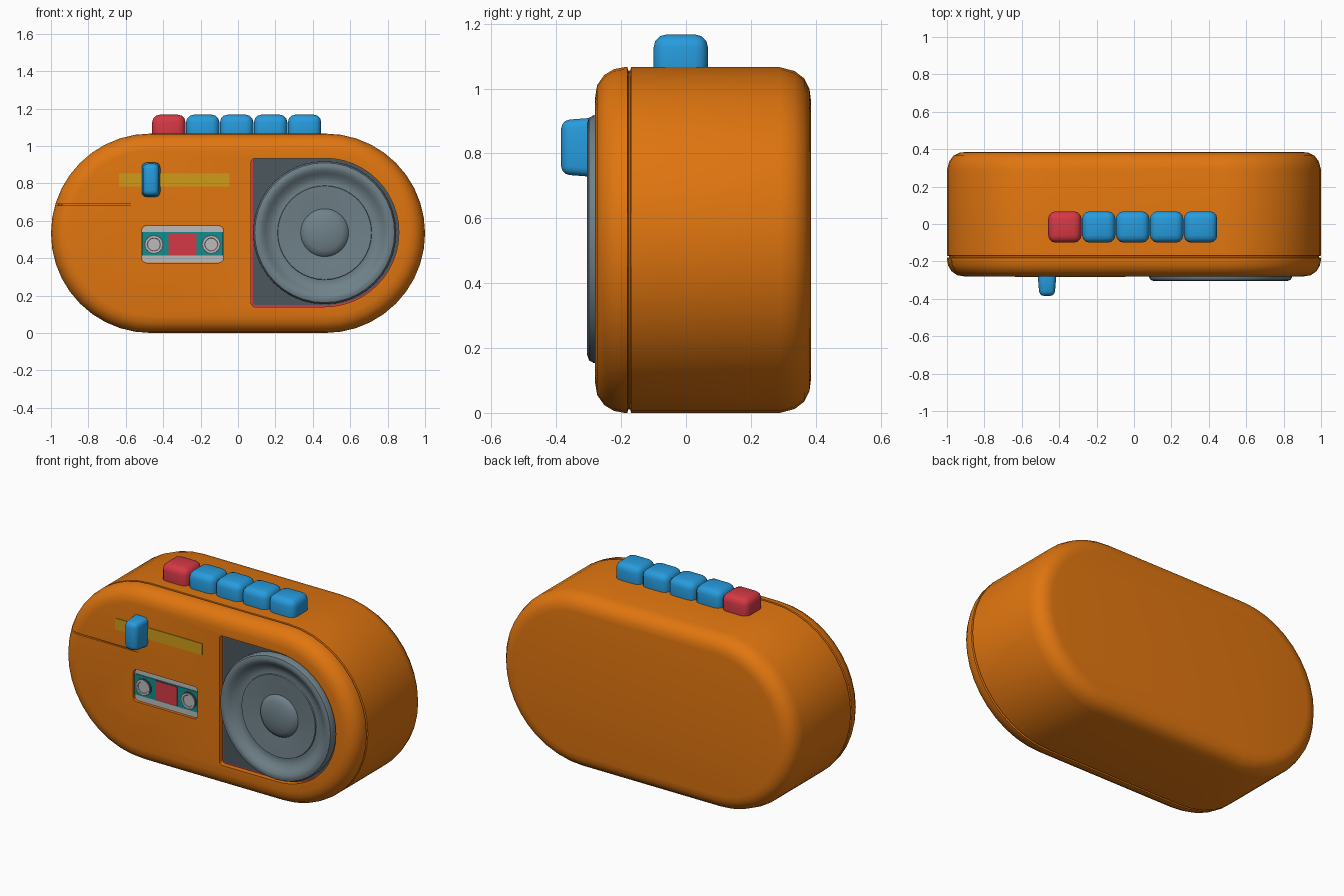
import bpy, bmesh, math

if "Cube" in bpy.data.objects:
    bpy.data.objects.remove(bpy.data.objects["Cube"])


def material(name, r, g, b):
    m = bpy.data.materials.new(name)
    m.diffuse_color = (r, g, b, 1)
    m.use_nodes = True
    m.node_tree.nodes["Principled BSDF"].inputs["Base Color"].default_value = m.diffuse_color
    return m


ORANGE = material("orange", 0.75, 0.18, 0.005)
BLUE = material("blue", 0.02, 0.33, 0.72)
RED = material("red", 0.66, 0.04, 0.06)
GREY = material("speaker grey", 0.16, 0.22, 0.25)
DARK = material("dark grey", 0.07, 0.095, 0.11)
LIGHT = material("light grey", 0.5, 0.5, 0.5)
TEAL = material("teal", 0.005, 0.27, 0.27)
YELLOW = material("yellow", 0.62, 0.33, 0.01)


def finish(name, bm, mat):
    bmesh.ops.recalc_face_normals(bm, faces=bm.faces)
    me = bpy.data.meshes.new(name)
    bm.to_mesh(me)
    bm.free()
    ob = bpy.data.objects.new(name, me)
    bpy.context.collection.objects.link(ob)
    me.materials.append(mat)
    smooth(ob)
    return ob


def smooth(ob, angle=35):
    bpy.ops.object.select_all(action='DESELECT')
    ob.select_set(True)
    bpy.context.view_layer.objects.active = ob
    bpy.ops.object.shade_smooth_by_angle(angle=math.radians(angle))


def outline(x0, x1, z0, z1, r_left, r_right, n=10):
    """Rounded rectangle in xz with separate left and right corner radii."""
    pts = []
    for cx, cz, r, start in ((x1 - r_right, z1 - r_right, r_right, 0),
                             (x0 + r_left, z1 - r_left, r_left, 90),
                             (x0 + r_left, z0 + r_left, r_left, 180),
                             (x1 - r_right, z0 + r_right, r_right, 270)):
        for i in range(n + 1):
            a = math.radians(start + 90 * i / n)
            pts.append((cx + r * math.cos(a), cz + r * math.sin(a)))
    return pts


def loft(name, rings, mat):
    """rings: list of (y, [(x, z), ...]) joined and capped."""
    bm = bmesh.new()
    loops = [[bm.verts.new((x, y, z)) for x, z in pts] for y, pts in rings]
    n = len(loops[0])
    for a, b in zip(loops, loops[1:]):
        for i in range(n):
            j = (i + 1) % n
            bm.faces.new((a[i], a[j], b[j], b[i]))
    bm.faces.new(loops[0])
    bm.faces.new(loops[-1])
    bmesh.ops.remove_doubles(bm, verts=bm.verts, dist=1e-5)
    return finish(name, bm, mat)


def plate(name, pts, y0, y1, mat):
    return loft(name, [(y0, pts), (y1, pts)], mat)


def lathe(name, cx, cz, profile, mat, n=40):
    """profile: (radius, y) revolved round the y axis."""
    return loft(name, [(y, [(cx + r * math.cos(2 * math.pi * i / n),
                             cz + r * math.sin(2 * math.pi * i / n)) for i in range(n)])
                       for r, y in profile], mat)


def soft_box(name, lo, hi, bevel, mat, taper=1.0):
    """Bevelled box; taper narrows the front (-y) end."""
    bm = bmesh.new()
    bmesh.ops.create_cube(bm, size=1)
    for v in bm.verts:
        k = taper if v.co.y < 0 else 1
        v.co.x *= k
        v.co.z *= (1 + k) / 2
        v.co = [(l + h) / 2 + c * (h - l) for l, h, c in zip(lo, hi, v.co)]
    bmesh.ops.bevel(bm, geom=bm.edges[:], offset=bevel, segments=3,
                    profile=0.5, affect='EDGES')
    return finish(name, bm, mat)


def cut(ob, cutter):
    mod = ob.modifiers.new("cut", 'BOOLEAN')
    mod.operation = 'DIFFERENCE'
    mod.solver = 'EXACT'
    mod.object = cutter
    bpy.ops.object.select_all(action='DESELECT')
    bpy.context.view_layer.objects.active = ob
    ob.select_set(True)
    bpy.ops.object.modifier_apply(modifier=mod.name)
    bpy.data.objects.remove(cutter)


# body: stadium shell with rounded rims and a groove behind the front panel
PROFILE = [(-0.28, 0.092), (-0.274, 0.055), (-0.252, 0.024), (-0.222, 0.006),
           (-0.19, 0), (-0.181, 0), (-0.178, 0.01), (-0.172, 0.01), (-0.169, 0),
           (0.29, 0), (0.335, 0.012), (0.365, 0.035), (0.381, 0.068), (0.385, 0.1)]
body = loft("body", [(y, outline(-1 + d, 1 - d, d, 1.066 - d, 0.533 - d, 0.533 - d))
                     for y, d in PROFILE], ORANGE)

# recesses for the speaker and the tape window
cut(body, plate("speaker_cutter", outline(0.07, 0.86, 0.14, 0.934, 0.02, 0.395, 12),
                -0.4, -0.245, ORANGE))
cut(body, plate("window_cutter", outline(-0.515, -0.078, 0.375, 0.573, 0.025, 0.025, 5),
                -0.4, -0.26, ORANGE))

# seam on the left of the front panel
bm = bmesh.new()
seam = [(-1.1, -0.4), (-0.45, -0.4), (-0.45, -0.281), (-0.6, -0.27), (-0.88, -0.266),
        (-0.94, -0.24), (-0.962, -0.19), (-0.962, -0.175), (-1.1, -0.175)]
low = [bm.verts.new((x, y, 0.681)) for x, y in seam]
top = [bm.verts.new((x, y, 0.689)) for x, y in seam]
bm.faces.new(low)
bm.faces.new(top)
for i in range(len(seam)):
    j = (i + 1) % len(seam)
    bm.faces.new((low[i], low[j], top[j], top[i]))
cut(body, finish("seam_cutter", bm, ORANGE))
smooth(body)

# speaker: red edge, dark backing and the grey cone
plate("speaker_edge", outline(0.07, 0.86, 0.14, 0.934, 0.02, 0.395, 12), -0.249, -0.244, RED)
plate("speaker_backing", outline(0.079, 0.86, 0.149, 0.934, 0.015, 0.39, 12), -0.254, -0.245, DARK)
lathe("speaker_cone", 0.463, 0.536,
      [(0.38, -0.248), (0.382, -0.285), (0.374, -0.299), (0.357, -0.305), (0.338, -0.301),
       (0.318, -0.285), (0.295, -0.267), (0.27, -0.26), (0.252, -0.262), (0.25, -0.27),
       (0.19, -0.266), (0.128, -0.26), (0.12, -0.272), (0.095, -0.284), (0.055, -0.292),
       (0.02, -0.295)], GREY)

# tape window: light cassette, teal band, red centre and two reels
plate("cassette", outline(-0.513, -0.08, 0.377, 0.571, 0.025, 0.025, 5), -0.266, -0.258, LIGHT)
plate("cassette_band", outline(-0.513, -0.08, 0.413, 0.54, 0.003, 0.003, 2), -0.27, -0.262, TEAL)
plate("cassette_centre", outline(-0.372, -0.222, 0.417, 0.534, 0.004, 0.004, 2), -0.273, -0.265, RED)
for side, x in (("left", -0.45), ("right", -0.143)):
    lathe(side + "_reel_ring", x, 0.473, [(0.052, -0.268), (0.052, -0.275)], DARK, 24)
    lathe(side + "_reel", x, 0.473, [(0.046, -0.27), (0.046, -0.28), (0.036, -0.28),
                                     (0.034, -0.276)], LIGHT, 12)

# tuning strip and slider
plate("tuning_strip", outline(-0.635, -0.045, 0.782, 0.852, 0.002, 0.002, 2), -0.284, -0.276, YELLOW)
soft_box("slider", (-0.517, -0.385, 0.725), (-0.413, -0.25, 0.913), 0.026, BLUE, 0.78)

# row of push buttons on the top
for i in range(5):
    x = -0.37 + 0.1815 * i
    soft_box("button_%d" % (i + 1), (x - 0.089, -0.1, 1.0), (x + 0.089, 0.068, 1.167),
             0.04, RED if i == 0 else BLUE)
